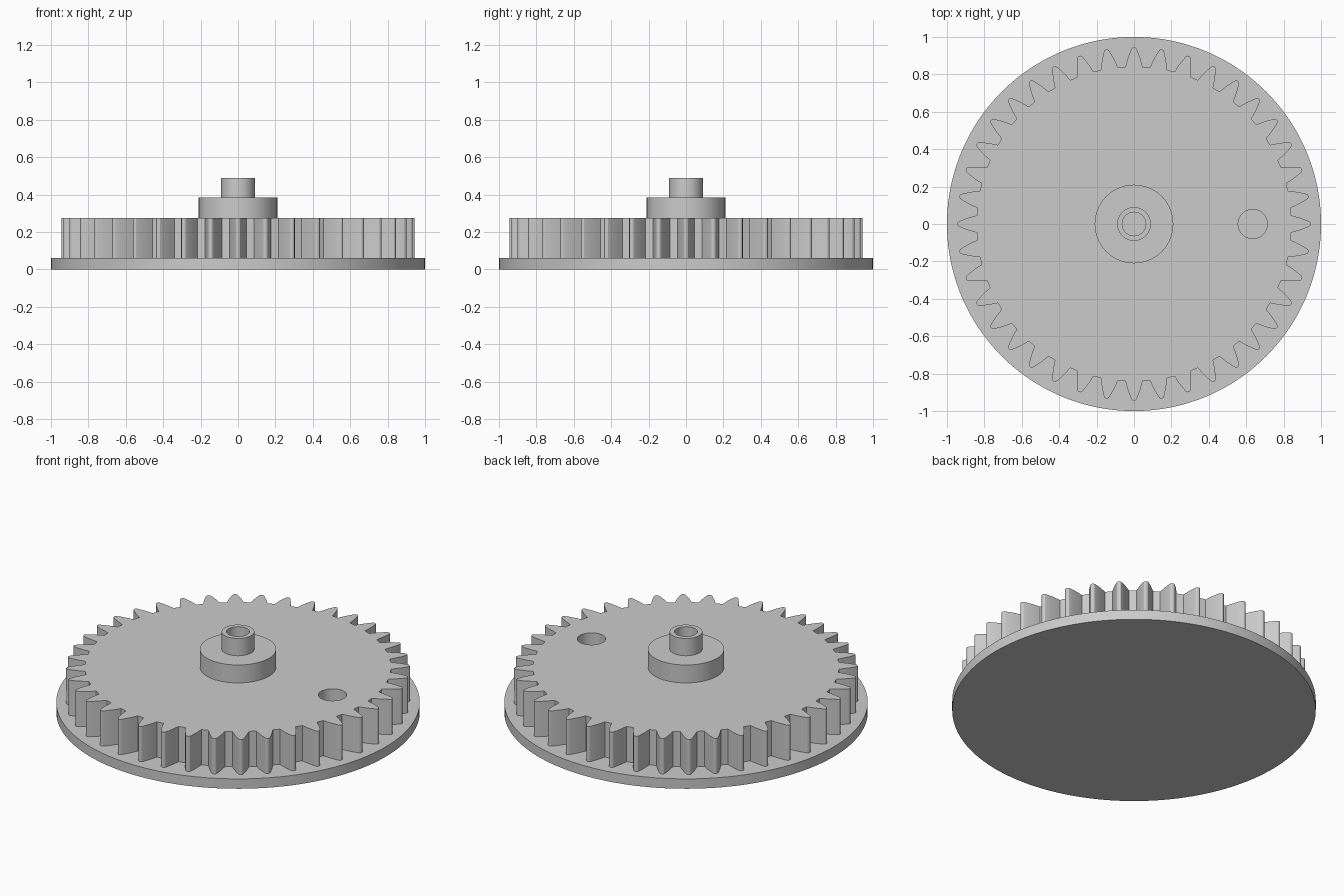
import bpy
import bmesh
from math import cos, sin, tau

cube = bpy.data.objects.get("Cube")
if cube:
    bpy.data.objects.remove(cube, do_unlink=True)

# One plain grey for every part
GREY = (0.6, 0.6, 0.6, 1)
grey = bpy.data.materials.new("plain_grey")
grey.use_nodes = True
grey.diffuse_color = GREY
grey.node_tree.nodes["Principled BSDF"].inputs["Base Color"].default_value = GREY

TEETH = 40
PLATE_TOP, GEAR_TOP, HUB_TOP, SLEEVE_TOP = 0.06, 0.274, 0.383, 0.488


def circle(radius, x=0, sides=96):
    return [(x + radius * cos(tau * i / sides), radius * sin(tau * i / sides))
            for i in range(sides)]


def gear_outline():
    # Half a tooth, root to tip: radius and half width
    half = [(0.842, 0.046), (0.86, 0.041), (0.885, 0.034), (0.912, 0.024),
            (0.932, 0.016), (0.941, 0.011), (0.945, 0.004)]
    tooth = [(r, -w / r) for r, w in half] + [(r, w / r) for r, w in reversed(half)]
    return [(r * cos(tau * i / TEETH + a), r * sin(tau * i / TEETH + a))
            for i in range(TEETH) for r, a in tooth]


def slab(name, loops, bottom, top):
    """Extruded flat shape; every loop after the first is a hole."""
    curve = bpy.data.curves.new(name, "CURVE")
    curve.dimensions = "2D"
    curve.fill_mode = "BOTH"
    curve.extrude = (top - bottom) / 2
    for loop in loops:
        spline = curve.splines.new("POLY")
        spline.points.add(len(loop) - 1)
        for point, (x, y) in zip(spline.points, loop):
            point.co = (x, y, 0, 1)
        spline.use_cyclic_u = True
    obj = bpy.data.objects.new(name, curve)
    bpy.context.collection.objects.link(obj)
    obj.location.z = (top + bottom) / 2
    bpy.ops.object.select_all(action="DESELECT")
    obj.select_set(True)
    bpy.context.view_layer.objects.active = obj
    bpy.ops.object.convert(target="MESH")
    obj = bpy.context.view_layer.objects.active
    # Weld caps to walls and face everything outwards
    bm = bmesh.new()
    bm.from_mesh(obj.data)
    bmesh.ops.remove_doubles(bm, verts=bm.verts, dist=0.0001)
    bmesh.ops.recalc_face_normals(bm, faces=bm.faces)
    bm.to_mesh(obj.data)
    bm.free()
    obj.data.materials.clear()
    obj.data.materials.append(grey)
    bpy.ops.object.shade_smooth_by_angle()
    return obj


bore = circle(0.063, sides=64)
side_hole = circle(0.078, x=0.635, sides=64)

slab("base_plate", [circle(1, sides=160)], 0, PLATE_TOP)
slab("toothed_wheel", [gear_outline(), bore, side_hole], PLATE_TOP, GEAR_TOP)
slab("hub", [circle(0.21), bore], GEAR_TOP, HUB_TOP)
slab("shaft_sleeve", [circle(0.09), bore], HUB_TOP, SLEEVE_TOP)
